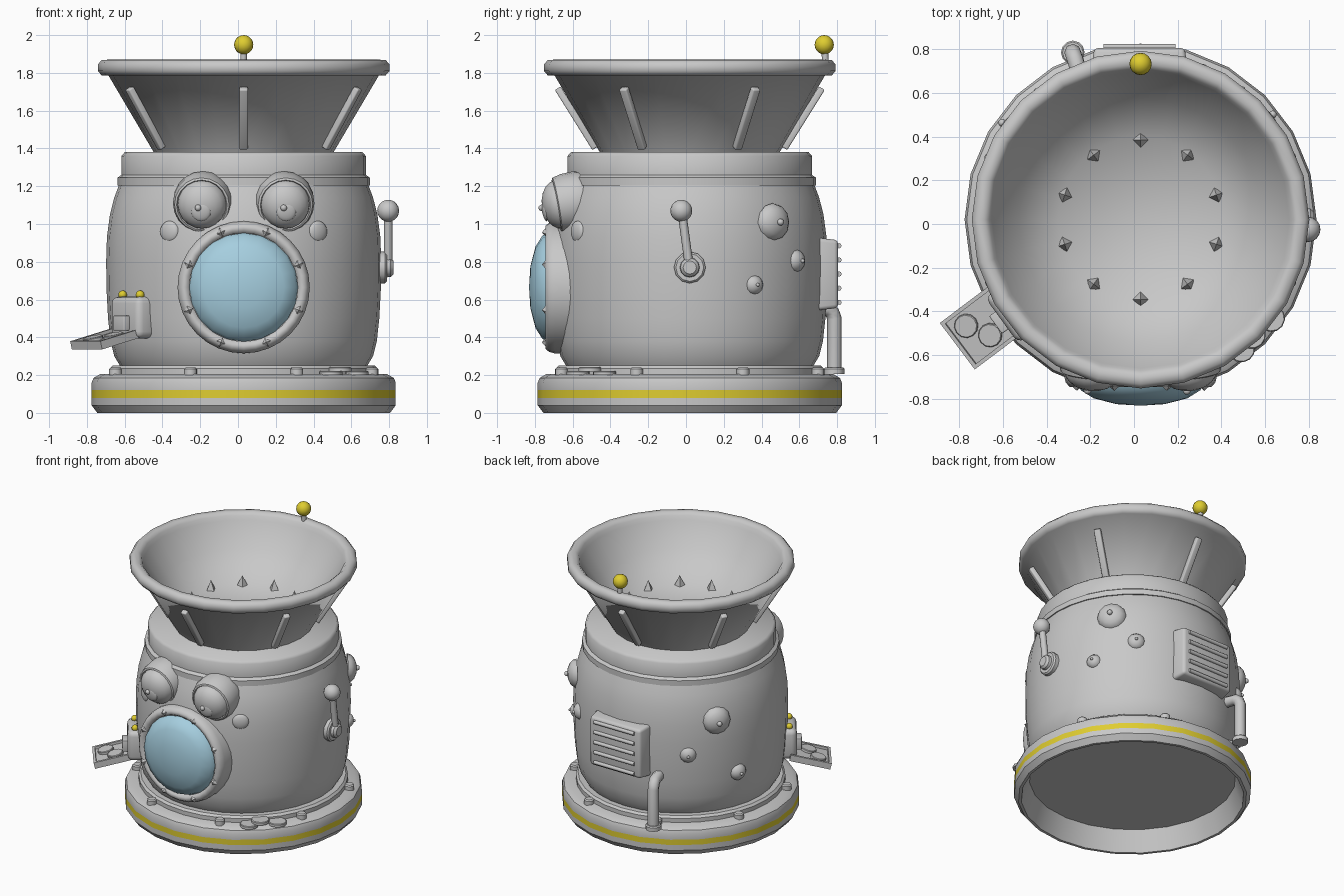
import bpy, bmesh, math
from math import pi, sin, cos, radians
from mathutils import Matrix, Vector

cube = bpy.data.objects.get("Cube")
if cube:
    bpy.data.objects.remove(cube, do_unlink=True)


def material(name, rgb):
    m = bpy.data.materials.new(name)
    m.use_nodes = True
    m.diffuse_color = (*rgb, 1)
    m.node_tree.nodes["Principled BSDF"].inputs["Base Color"].default_value = (*rgb, 1)
    return m


GREY = material("grey metal", (0.58, 0.58, 0.58))
YELLOW = material("yellow paint", (0.74, 0.61, 0.03))
BLUE = material("blue glass", (0.38, 0.62, 0.74))

CX, CY = 0.03, 0.02     # axis of the body


def finish(name, bm, mat, matrix, smooth=35):
    bmesh.ops.recalc_face_normals(bm, faces=bm.faces)
    mesh = bpy.data.meshes.new(name)
    bm.to_mesh(mesh)
    bm.free()
    ob = bpy.data.objects.new(name, mesh)
    bpy.context.collection.objects.link(ob)
    mesh.materials.append(mat)
    ob.matrix_world = matrix
    bpy.ops.object.select_all(action='DESELECT')
    ob.select_set(True)
    bpy.context.view_layer.objects.active = ob
    if smooth:
        bpy.ops.object.shade_smooth_by_angle(angle=radians(smooth))
    return ob


def facing(x, y, z, ang, pitch=0):
    """Local z points outward along ang, local y points up."""
    a = radians(ang)
    out, up, side = Vector((cos(a), sin(a), 0)), Vector((0, 0, 1)), Vector((-sin(a), cos(a), 0))
    m = Matrix((side, up, out)).transposed().to_4x4()
    return Matrix.Translation((x, y, z)) @ m @ Matrix.Rotation(radians(pitch), 4, 'X')


def radial(ang, r, z, pitch=0):
    a = radians(ang)
    return facing(CX + r * cos(a), CY + r * sin(a), z, ang, pitch)


def upright(ang, r, z):
    """Local z stays vertical, local x points outward."""
    a = radians(ang)
    return Matrix.Translation((CX + r * cos(a), CY + r * sin(a), z)) @ Matrix.Rotation(a, 4, 'Z')


AXIS = Matrix.Translation((CX, CY, 0))


def lathe(name, profile, mat=GREY, matrix=AXIS, segs=24, smooth=35):
    """Revolve (radius, height) points around local z; radius 0 closes the shape."""
    bm = bmesh.new()
    rings = []
    for r, z in profile:
        n = segs if r > 0 else 1
        rings.append([bm.verts.new((r * cos(2 * pi * i / segs), r * sin(2 * pi * i / segs), z))
                      for i in range(n)])
    for a, b in zip(rings, rings[1:]):
        for i in range(segs):
            j = (i + 1) % segs
            quad = [a[i % len(a)], a[j % len(a)], b[j % len(b)], b[i % len(b)]]
            bm.faces.new(list(dict.fromkeys(quad)))
    return finish(name, bm, mat, matrix, smooth)


def disc(name, r, h, matrix):
    b = 0.2 * h
    return lathe(name, [(0, 0), (r, 0), (r, h - b), (r - b, h), (0, h)], GREY, matrix, 12)


def dome(name, r, h, matrix, segs=16, rows=5):
    pts = [(r * cos(pi / 2 * i / rows), h * sin(pi / 2 * i / rows)) for i in range(rows)]
    return lathe(name, pts + [(0, h)], GREY, matrix, segs, 50)


def ball(name, r, loc, mat=GREY):
    bm = bmesh.new()
    bmesh.ops.create_uvsphere(bm, u_segments=16, v_segments=10, radius=r)
    return finish(name, bm, mat, Matrix.Translation(loc), 60)


def box(name, size, matrix, bevel=0.0, taper=1.0):
    bm = bmesh.new()
    bmesh.ops.create_cube(bm, size=1)
    for v in bm.verts:
        k = taper if v.co.z > 0 else 1
        v.co = Vector((v.co.x * size[0] * k, v.co.y * size[1] * k, v.co.z * size[2]))
    if bevel:
        bmesh.ops.bevel(bm, geom=bm.edges[:], offset=bevel, segments=3, affect='EDGES', profile=0.5)
    return finish(name, bm, GREY, matrix)


def tube(name, pts, r):
    cu = bpy.data.curves.new(name, 'CURVE')
    cu.dimensions = '3D'
    cu.bevel_depth, cu.bevel_resolution, cu.use_fill_caps = r, 2, True
    sp = cu.splines.new('POLY')
    sp.points.add(len(pts) - 1)
    for p, co in zip(sp.points, pts):
        p.co = (*co, 1)
    sp.use_smooth = True
    cu.materials.append(GREY)
    ob = bpy.data.objects.new(name, cu)
    bpy.context.collection.objects.link(ob)
    return ob


# Hollow base with a painted band and bolts
base = lathe("base", [(0, 0.15), (0.7, 0.15), (0.755, 0), (0.775, 0), (0.805, 0.04), (0.805, 0.08),
                      (0.805, 0.12), (0.805, 0.16), (0.795, 0.185), (0.76, 0.205), (0.6, 0.205)])
base.data.materials.append(YELLOW)
for f in base.data.polygons:
    if 0.09 < f.center.z < 0.11:
        f.material_index = 1
lathe("foot_ring", [(0.71, 0.2), (0.71, 0.235), (0.695, 0.25), (0.6, 0.25)], segs=32)
for k in range(8):
    disc("base_bolt", 0.034, 0.04, upright(22.5 + 45 * k, 0.735, 0.2))
for ang, r, z in ((308, 0.75, 0.2), (314, 0.735, 0.22), (323, 0.75, 0.2)):
    disc("loose_coin", 0.062, 0.022, upright(ang, r, z))

# Barrel body and collar
lathe("body", [(0.6, 0.24), (0.655, 0.25), (0.685, 0.3), (0.705, 0.38), (0.718, 0.5), (0.726, 0.65),
               (0.728, 0.8), (0.724, 0.93), (0.708, 1.05), (0.685, 1.14), (0.655, 1.22)], segs=32)
lathe("collar", [(0.62, 1.2), (0.668, 1.205), (0.668, 1.245), (0.647, 1.26), (0.647, 1.36),
                 (0.63, 1.38), (0, 1.38)], segs=32, smooth=50)

# Funnel with rolled rim, ribs and inner teeth
lathe("funnel", [(0.47, 1.37), (0.715, 1.785), (0.752, 1.787), (0.772, 1.81), (0.772, 1.845),
                 (0.752, 1.868), (0.715, 1.87), (0.692, 1.85), (0.68, 1.82), (0.56, 1.66),
                 (0.38, 1.48), (0, 1.48)], smooth=65)
for k in range(6):
    box("funnel_rib", (0.045, 0.375, 0.036), radial(30 + 60 * k, 0.6, 1.56, 32), bevel=0.008)
for k in range(10):
    lathe("funnel_tooth", [(0.036, 0), (0, 0.075)], GREY, upright(18 + 36 * k, 0.365, 1.478), 4, 0)

# Antenna
tube("antenna_stem", [(CX, 0.74, 1.8), (CX, 0.735, 1.93)], 0.018)
ball("antenna_ball", 0.051, (CX, 0.732, 1.949), YELLOW)

# Eyes and cheeks
for s in (-1, 1):
    eye = facing(CX + 0.212 * s, -0.55, 1.125, 270 + 4 * s, 10)
    lathe("eye_housing", [(0.11, -0.08), (0.15, -0.04), (0.16, 0.02), (0.157, 0.09), (0.145, 0.135),
                          (0.134, 0.14), (0.126, 0.125)], GREY, eye, 20, 50)
    dome("eye_ball", 0.13, 0.09, eye @ Matrix.Translation((0, 0, 0.125)), segs=20)
    dome("eye_iris", 0.052, 0.016, eye @ Matrix.Translation((0, -0.025, 0.203)))
    ball("eye_pupil", 0.017, eye @ Vector((-0.015, -0.002, 0.217)))
    dome("cheek", 0.057, 0.022, radial(270 + 33.5 * s, 0.712, 0.96))

# Porthole with glass dome and rivets
port = facing(CX, -0.745, 0.665, 270)
lathe("porthole_ring", [(0.35, -0.2), (0.35, -0.05), (0.342, -0.02), (0.325, 0), (0.302, 0),
                        (0.287, -0.02)], GREY, port, 32, 60)
lathe("porthole_glass", [(0.288, -0.02), (0.274, 0.015), (0.215, 0.052), (0.11, 0.079),
                         (0, 0.086)], BLUE, port, 20, 60)
for k in range(8):
    spot = port @ Matrix.Rotation(radians(22.5 + 45 * k), 4, 'Z') @ Matrix.Translation((0.315, 0, -0.002))
    lathe("porthole_rivet", [(0.025, 0), (0, 0.02)], GREY, spot, 4, 0)

# Side lever
hub = facing(0.738, 0.02, 0.77, 0)
disc("lever_plate", 0.084, 0.05, hub)
lathe("lever_hub", [(0.055, 0.03), (0.05, 0.07), (0.035, 0.085), (0, 0.085)], GREY, hub, 12)
tube("lever_arm", [(0.795, 0.018, 0.77), (0.795, -0.02, 1.05)], 0.023)
ball("lever_knob", 0.058, (0.795, -0.025, 1.07))

# Tipped domes on both rear quarters: angle, height, radius
for a, z, r in ((38.5, 1.01, 0.1), (52, 0.805, 0.062), (28.5, 0.678, 0.053),
                (145, 0.95, 0.1), (129, 0.715, 0.06), (158, 0.535, 0.062)):
    spot = radial(a, 0.705, z)
    dome("side_dome", r, 0.03 + 0.35 * r, spot, segs=12, rows=4)
    ball("side_dome_tip", 0.18 * r, spot @ Vector((0, 0, 0.032 + 0.35 * r)))

# Rear vent
vent = facing(0.025, 0.74, 0.735, 90)
box("vent_frame", (0.45, 0.39, 0.13), vent, bevel=0.02, taper=0.92)
for k in range(5):
    z = 0.585 + 0.075 * k
    tube("vent_bar", [(-0.14, 0.81, z), (0.19, 0.81, z)], 0.014)

# Rear pipe
tube("rear_pipe", [(-0.28, 0.785, 0.21), (-0.28, 0.785, 0.5), (-0.277, 0.775, 0.53),
                   (-0.268, 0.75, 0.55), (-0.245, 0.67, 0.555)], 0.039)
disc("pipe_flange", 0.054, 0.035, Matrix.Translation((-0.28, 0.785, 0.205)))

# Coin dispenser with lamps and tilted tray
box("dispenser_box", (0.26, 0.22, 0.15), radial(216, 0.71, 0.505), bevel=0.035)
box("dispenser_chute", (0.1, 0.08, 0.06), radial(216, 0.79, 0.475), bevel=0.006)
for s in (-1, 1):
    lamp = radial(216, 0.735, 0.625) @ Vector((0.078 * s, 0, 0))
    ball("dispenser_lamp", 0.023, lamp, YELLOW)
tray = facing(-0.69, -0.47, 0.385, 217, -76)
box("tray_floor", (0.26, 0.28, 0.025), tray)
for s in (-1, 1):
    box("tray_side", (0.018, 0.28, 0.045), tray @ Matrix.Translation((0.124 * s, 0, 0.008)))
    disc("tray_coin", 0.055, 0.02, tray @ Matrix.Translation((0.05 * s, 0.032 * s - 0.024, 0.012)))
box("tray_lip", (0.266, 0.018, 0.045), tray @ Matrix.Translation((0, -0.136, 0.008)))
